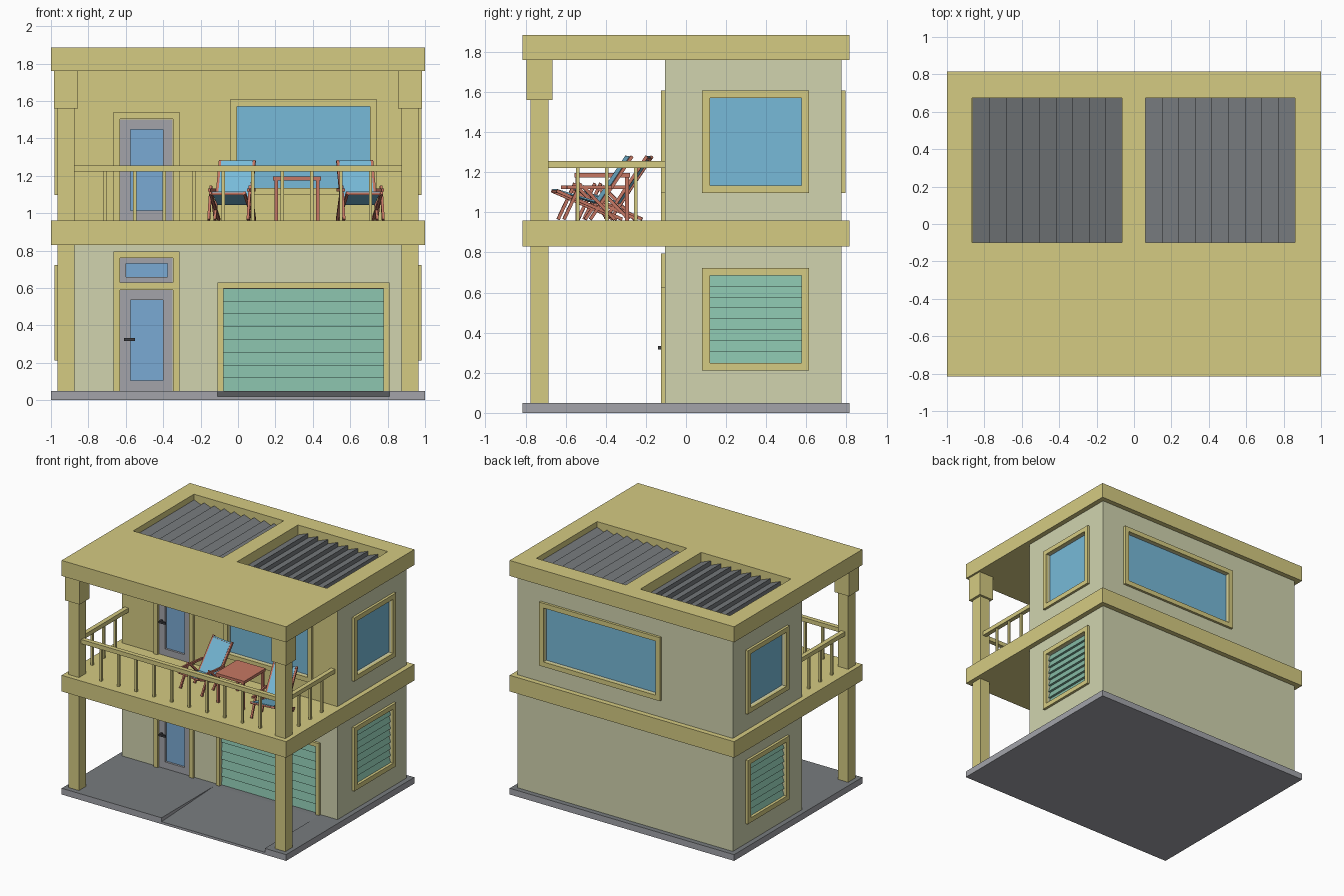
import bpy, bmesh, math
from mathutils import Matrix, Vector

if "Cube" in bpy.data.objects:
    bpy.data.objects.remove(bpy.data.objects["Cube"])


def material(name, r, g, b):
    m = bpy.data.materials.new(name)
    lin = [((c / 255 + 0.055) / 1.055) ** 2.4 for c in (r, g, b)]
    m.diffuse_color = (*lin, 1)
    m.use_nodes = True
    m.node_tree.nodes["Principled BSDF"].inputs["Base Color"].default_value = m.diffuse_color
    return m


YELLOW = material("ochre trim", 213, 203, 130)
WALL = material("pale green wall", 209, 212, 175)
GREEN = material("shutter green", 133, 187, 166)
BLUE = material("window blue", 119, 186, 216)
DOORGLASS = material("door glass blue", 122, 170, 212)
GREY = material("light grey", 163, 164, 170)
DARK = material("dark grey", 119, 123, 126)
WOOD = material("red wood", 198, 119, 99)
BLACK = material("handle black", 60, 60, 64)


# Closed profile extruded along an axis: X takes (y,z), Y takes (x,z), Z takes (x,y)
def prism(name, pts, axis, a, b, mat):
    put = {"X": lambda p, t: (t, p[0], p[1]), "Y": lambda p, t: (p[0], t, p[1]),
           "Z": lambda p, t: (p[0], p[1], t)}[axis]
    bm = bmesh.new()
    ends = [[bm.verts.new(put(p, t)) for p in pts] for t in (a, b)]
    n = len(pts)
    bm.faces.new(ends[0])
    bm.faces.new(ends[1][::-1])
    for i in range(n):
        j = (i + 1) % n
        bm.faces.new((ends[0][i], ends[1][i], ends[1][j], ends[0][j]))
    bmesh.ops.recalc_face_normals(bm, faces=bm.faces)
    me = bpy.data.meshes.new(name)
    bm.to_mesh(me)
    bm.free()
    ob = bpy.data.objects.new(name, me)
    bpy.context.collection.objects.link(ob)
    me.materials.append(mat)
    return ob


def box(name, x0, x1, y0, y1, z0, z1, mat):
    return prism(name, [(x0, y0), (x1, y0), (x1, y1), (x0, y1)], "Z", z0, z1, mat)


def cut(ob, cutters):
    for c in cutters:
        c.hide_render = True
        mod = ob.modifiers.new("cut", "BOOLEAN")
        mod.object, mod.operation, mod.solver = c, "DIFFERENCE", "EXACT"
        bpy.context.view_layer.objects.active = ob
        bpy.ops.object.modifier_apply(modifier=mod.name)
        bpy.data.objects.remove(c)


def paint(ob, mat, rule):
    ob.data.materials.append(mat)
    k = len(ob.data.materials) - 1
    for f in ob.data.polygons:
        f.material_index = k if rule(f) else 0


# Wall planes: axis of the outward direction, sign and position
SIDES = {"front": ("y", -1, -0.105), "back": ("y", 1, 0.775),
         "right": ("x", 1, 0.96), "left": ("x", -1, -0.96)}


# Box on a wall: u along the wall, d outward from the wall
def on(side, name, u0, u1, z0, z1, d0, d1, mat):
    ax, s, w = SIDES[side]
    a, b = sorted((w + s * d0, w + s * d1))
    if ax == "y":
        return box(name, u0, u1, a, b, z0, z1, mat)
    return box(name, a, b, u0, u1, z0, z1, mat)


def ring(side, name, u0, u1, z0, z1, t, d0, d1, mat, sill=True):
    on(side, name + "_left", u0, u0 + t, z0, z1, d0, d1, mat)
    on(side, name + "_right", u1 - t, u1, z0, z1, d0, d1, mat)
    on(side, name + "_top", u0 + t, u1 - t, z1 - t, z1, d0, d1, mat)
    if sill:
        on(side, name + "_bottom", u0 + t, u1 - t, z0, z0 + t, d0, d1, mat)


# Sloping slats with their lower edges pushed outward
def shutter(side, name, u0, u1, z0, z1, n, d0, d1):
    ax, s, w = SIDES[side]
    h = (z1 - z0) / n
    pts = [(w + s * (d0 - 0.004), z1), (w + s * (d0 - 0.004), z0)]
    for i in range(n):
        pts += [(w + s * d1, z0 + i * h), (w + s * d0, z0 + (i + 1) * h)]
    prism(name, pts, "X" if ax == "y" else "Y", u0, u1, GREEN)


# Base slab with a sloping driveway
base = box("base_slab", -1, 1, -0.816, 0.816, 0, 0.05, GREY)
cut(base, [prism("ramp_cutter", [(-0.14, 0.05), (-0.83, 0.018), (-0.83, 0.1), (-0.14, 0.1)],
                 "X", -0.11, 0.81, DARK)])
paint(base, DARK, lambda f: f.normal.z > 0.5)

# Floor slab and roof slab with two sunken louvre panels
box("balcony_slab", -1, 1, -0.816, 0.816, 0.83, 0.96, YELLOW)
roof = box("roof_slab", -1, 1, -0.816, 0.816, 1.76, 1.885, YELLOW)
cut(roof, [box("roof_cutter", x, x + 0.8, -0.1, 0.675, 1.79, 2, YELLOW) for x in (-0.865, 0.062)])
for s in (-1, 1):
    n, w = 9, 0.8 / 9
    pts = [(s * 0.8625, 1.785), (s * 0.0625, 1.785)]
    for i in range(n):
        x = 0.0625 + i * w
        pts += [(s * x, 1.805), (s * (x + w), 1.84)]
    prism("roof_louvres", pts, "Y", -0.1, 0.675, DARK)

# Storey walls with recesses for doors and windows
lower = box("lower_walls", -0.96, 0.96, -0.105, 0.775, 0.05, 0.83, WALL)
upper = box("upper_walls", -0.96, 0.96, -0.105, 0.775, 0.96, 1.76, WALL)
R = -0.025
cut(lower, [on("front", "c", -0.63, -0.35, 0.04, 0.76, R, 0.1, WALL),
            on("front", "c", -0.08, 0.78, 0.04, 0.595, R, 0.1, WALL)]
    + [on(s, "c", 0.12, 0.575, 0.25, 0.685, R, 0.1, WALL) for s in ("left", "right")])
cut(upper, [on("front", "c", -0.63, -0.35, 0.95, 1.5, R, 0.1, WALL),
            on("front", "c", -0.005, 0.705, 1.135, 1.57, R, 0.1, WALL),
            on("back", "c", -0.285, 0.715, 1.135, 1.57, R, 0.1, WALL)]
    + [on(s, "c", 0.12, 0.575, 1.135, 1.57, R, 0.1, WALL) for s in ("left", "right")])
paint(upper, YELLOW, lambda f: f.normal.y < -0.9 and f.center.y < 0)

# Windows
for side, u0, u1 in (("front", -0.043, 0.743), ("back", -0.323, 0.753),
                     ("left", 0.081, 0.613), ("right", 0.081, 0.613)):
    ring(side, "window_frame", u0, u1, 1.097, 1.608, 0.038, 0, 0.02, YELLOW)
    on(side, "window_glass", u0 + 0.038, u1 - 0.038, 1.135, 1.57, R, R + 0.006, BLUE)
for side in ("left", "right"):
    ring(side, "shutter_frame", 0.081, 0.613, 0.212, 0.723, 0.038, 0, 0.02, YELLOW)
    shutter(side, "window_shutter", 0.12, 0.575, 0.25, 0.685, 8, R + 0.004, -0.002)

# Garage door
ring("front", "garage_frame", -0.11, 0.81, 0.05, 0.628, 0.032, 0, 0.02, YELLOW, False)
shutter("front", "garage_door", -0.08, 0.78, 0.05, 0.597, 8, R + 0.004, -0.008)

# Doors with glass, handles and a transom light over the lower one
for z, top, frame_top in ((0.05, 0.59, 0.795), (0.96, 1.5, 1.54)):
    ring("front", "door_frame", -0.666, -0.312, z, frame_top, 0.036, 0, 0.02, YELLOW, False)
    ring("front", "door_leaf", -0.63, -0.348, z, top, 0.054, R, 0.0, GREY)
    on("front", "door_glass", -0.58, -0.4, z + 0.05, top - 0.05, R, R + 0.008, DOORGLASS)
    on("front", "door_handle", -0.61, -0.55, z + 0.267, z + 0.283, 0.02, 0.035, BLACK)
    on("front", "handle_stem", -0.61, -0.595, z + 0.267, z + 0.283, 0.0, 0.02, BLACK)
on("front", "transom_bar", -0.63, -0.348, 0.59, 0.628, R, 0.02, YELLOW)
ring("front", "transom_leaf", -0.63, -0.348, 0.628, 0.76, 0.03, R, 0.0, GREY)
on("front", "transom_glass", -0.6, -0.378, 0.655, 0.735, R, R + 0.008, DOORGLASS)

# Pillars, capitals and side railings
for s in (-1, 1):
    xa, xb = sorted((s * 0.873, s * 0.965))
    box("lower_pillar", xa, xb, -0.776, -0.685, 0.05, 0.83, YELLOW)
    box("upper_pillar", xa, xb, -0.776, -0.685, 0.96, 1.56, YELLOW)
    ca, cb = sorted((s * 0.855, s * 0.985))
    box("pillar_capital", ca, cb, -0.795, -0.667, 1.56, 1.76, YELLOW)
    c = s * 0.92
    box("side_rail", c - 0.018, c + 0.018, -0.685, -0.105, 1.222, 1.256, YELLOW)
    for y in (-0.54, -0.395, -0.25):
        box("side_baluster", c - 0.009, c + 0.009, y - 0.009, y + 0.009, 0.96, 1.222, YELLOW)

# Front railing
box("front_rail", -0.873, 0.873, -0.748, -0.712, 1.222, 1.256, YELLOW)
for i in range(10):
    x = -0.709 + i * 0.1575
    box("front_baluster", x - 0.009, x + 0.009, -0.739, -0.721, 0.96, 1.222, YELLOW)

# Table
box("table_top", 0.187, 0.443, -0.555, -0.28, 1.175, 1.197, WOOD)
for x in (0.195, 0.417):
    for y in (-0.55, -0.303):
        box("table_leg", x, x + 0.018, y, y + 0.018, 0.96, 1.175, WOOD)


# Square bar between two points of the side profile
def bar(name, p, q, x0, x1, t, mat):
    p, q = Vector(p), Vector(q)
    n = (q - p).normalized().orthogonal() * t / 2
    return prism(name, [p + n, q + n, q - n, p - n], "X", x0, x1, mat)


# Folding deck chairs, mirrored to either side of the table
for cx, cy, turn in ((-0.03, -0.37, -8), (0.65, -0.47, 8)):
    parts = []
    for s in (-1, 1):
        for name, p, q, off in (("chair_back_rail", (0.19, 0.32), (-0.02, 0.005), 0.092),
                                ("chair_seat_rail", (-0.19, 0.148), (0.14, 0.006), 0.092),
                                ("chair_front_leg", (-0.155, 0.005), (-0.07, 0.185), 0.106),
                                ("chair_rear_leg", (0.10, 0.005), (-0.06, 0.17), 0.106),
                                ("chair_arm", (-0.14, 0.165), (0.085, 0.165), 0.106)):
            parts.append(bar(name, p, q, s * off - 0.007, s * off + 0.007, 0.016, WOOD))
    for name, p in (("chair_top_bar", (0.18, 0.305)), ("chair_front_bar", (-0.18, 0.144))):
        parts.append(bar(name, (p[0] - 0.008, p[1]), (p[0] + 0.008, p[1]), -0.09, 0.09, 0.014, WOOD))
    parts.append(bar("chair_back_cloth", (0.182, 0.318), (0.028, 0.087), -0.085, 0.085, 0.008, BLUE))
    parts.append(bar("chair_seat_cloth", (0.03, 0.087), (-0.185, 0.152), -0.085, 0.085, 0.008, BLUE))
    for ob in parts:
        ob.data.transform(Matrix.Translation((cx, cy, 0.96)) @ Matrix.Rotation(math.radians(turn), 4, "Z"))
